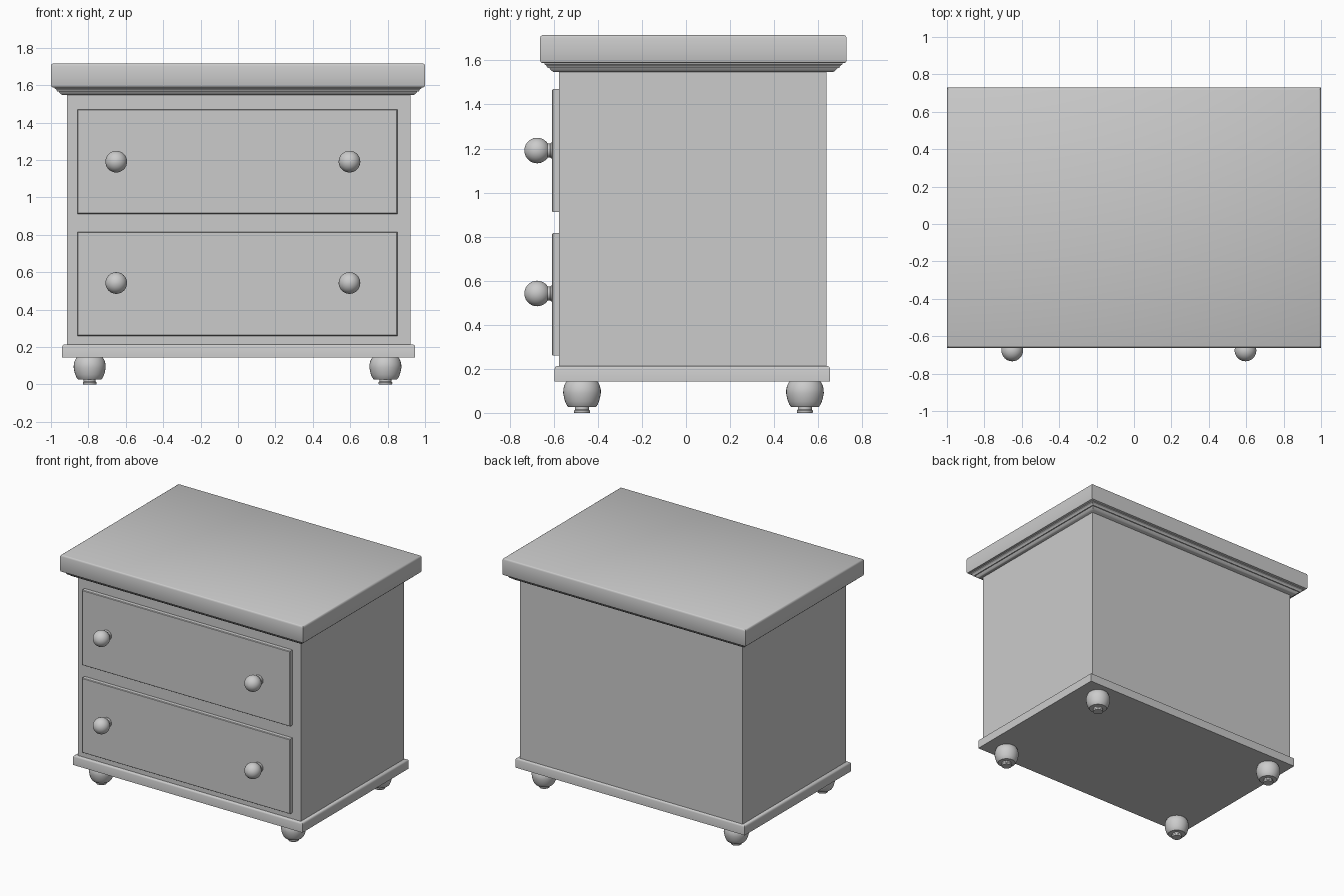
import bpy, bmesh, math
from mathutils import Matrix

if "Cube" in bpy.data.objects:
    bpy.data.objects.remove(bpy.data.objects["Cube"])


def finish(name, bm, smooth=None):
    bmesh.ops.recalc_face_normals(bm, faces=bm.faces)
    me = bpy.data.meshes.new(name)
    bm.to_mesh(me)
    bm.free()
    ob = bpy.data.objects.new(name, me)
    bpy.context.collection.objects.link(ob)
    if smooth:
        bpy.ops.object.select_all(action='DESELECT')
        ob.select_set(True)
        bpy.context.view_layer.objects.active = ob
        bpy.ops.object.shade_smooth_by_angle(angle=math.radians(smooth))
    return ob


def stack(name, rect, profile, smooth=None):
    """Closed block lofted from a rectangle (x0, x1, y0, y1) by (inset, z) steps."""
    x0, x1, y0, y1 = rect
    bm = bmesh.new()
    rings = [[bm.verts.new(p) for p in ((x0 + d, y0 + d, z), (x1 - d, y0 + d, z),
                                        (x1 - d, y1 - d, z), (x0 + d, y1 - d, z))]
             for d, z in profile]
    for a, b in zip(rings, rings[1:]):
        for i in range(4):
            j = (i + 1) % 4
            bm.faces.new((a[i], a[j], b[j], b[i]))
    bm.faces.new(rings[0])
    bm.faces.new(rings[-1])
    return finish(name, bm, smooth)


def lathe(name, profile, matrix, sides=32):
    """Turned part from (radius, height) points, closed at both ends."""
    bm = bmesh.new()
    rings = [[bm.verts.new((r * math.cos(2 * math.pi * i / sides),
                            r * math.sin(2 * math.pi * i / sides), h))
              for i in range(sides)] for r, h in profile]
    for a, b in zip(rings, rings[1:]):
        for i in range(sides):
            j = (i + 1) % sides
            bm.faces.new((a[i], a[j], b[j], b[i]))
    bm.faces.new(rings[0])
    bm.faces.new(rings[-1])
    bm.transform(matrix)
    return finish(name, bm, 35)


# Carcass
stack("carcass", (-0.913, 0.921, -0.576, 0.637), [(0, 0.2), (0, 1.56)])

# Base board with eased upper edge
stack("base_board", (-0.94, 0.947, -0.596, 0.653),
      [(0, 0.143), (0, 0.202), (0.003, 0.209), (0.01, 0.213)], 40)

# Top slab with rounded edges
top = (-1, 1, -0.662, 0.729)
stack("top_slab", top,
      [(0.01, 1.588), (0.003, 1.591), (0, 1.598), (0, 1.703),
       (0.003, 1.711), (0.01, 1.715)], 40)

# Stepped cove moulding under the top
stack("cornice_moulding", top,
      [(0.062, 1.547), (0.055, 1.551), (0.047, 1.558), (0.042, 1.565),
       (0.034, 1.565), (0.031, 1.572), (0.026, 1.578), (0.019, 1.582),
       (0.019, 1.592)], 30)

# Drawer fronts, each with two knobs turned along -y
knob_profile = [(0.036, -0.01), (0.036, 0.004), (0.031, 0.01), (0.031, 0.03)]
for k in range(1, 20):
    a = math.pi * (1 - k / 20)
    if a < math.pi - 0.5:
        knob_profile.append((0.058 * math.sin(a), 0.068 + 0.058 * math.cos(a)))
knob_profile.append((0.002, 0.126))

for tag, z0, z1, kz in (("lower", 0.26, 0.816, 0.542), ("upper", 0.911, 1.47, 1.191)):
    drawer = stack(tag + "_drawer_front", (-0.859, 0.852, -z1, -z0),
                   [(0, -0.03), (0, 0.028), (0.004, 0.032)])
    # stand the panel upright: local z becomes -y, local -y becomes z
    drawer.data.transform(Matrix(((1, 0, 0, 0), (0, 0, -1, -0.576),
                                  (0, -1, 0, 0), (0, 0, 0, 1))))
    drawer.data.flip_normals()
    for side, x in (("left", -0.651), ("right", 0.596)):
        lathe(f"{tag}_{side}_knob", knob_profile,
              Matrix.Translation((x, -0.608, kz)) @ Matrix.Rotation(math.pi / 2, 4, 'X'))

# Bun feet
foot_profile = [(0.035, 0), (0.037, 0.004), (0.037, 0.01), (0.032, 0.015),
                (0.032, 0.026), (0.062, 0.026), (0.070, 0.036), (0.077, 0.052),
                (0.082, 0.07), (0.0855, 0.09), (0.085, 0.106), (0.081, 0.124),
                (0.074, 0.138), (0.066, 0.147)]
for row, y in (("front", -0.472), ("back", 0.54)):
    for side, x in (("left", -0.793), ("right", 0.788)):
        lathe(f"{row}_{side}_foot", foot_profile, Matrix.Translation((x, y, 0)))
